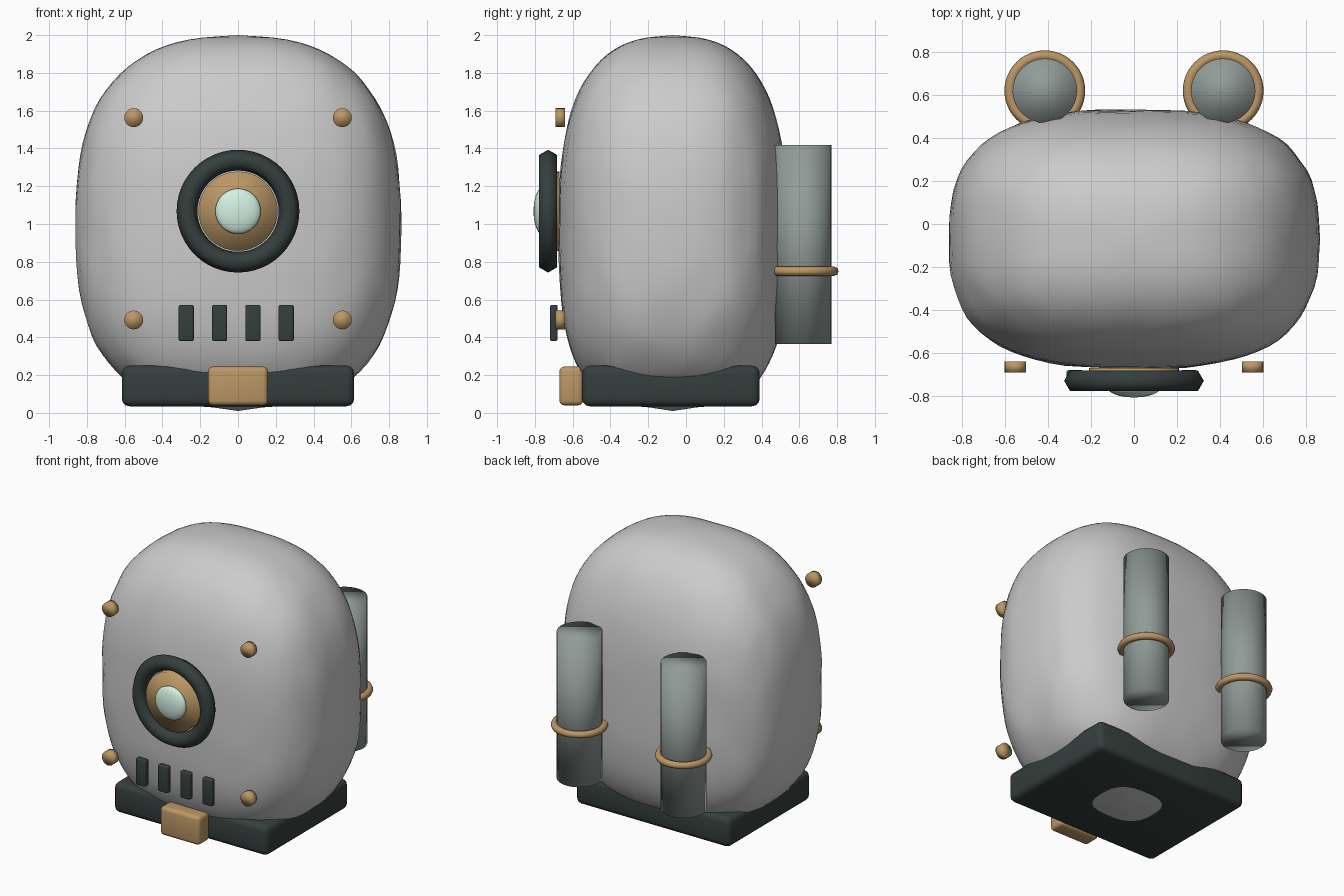
import bpy, bmesh, math
from mathutils import Vector, noise

if "Cube" in bpy.data.objects:
    bpy.data.objects.remove(bpy.data.objects["Cube"])


def material(name, rgb):
    m = bpy.data.materials.new(name)
    m.diffuse_color = (*rgb, 1)
    m.use_nodes = True
    m.node_tree.nodes["Principled BSDF"].inputs["Base Color"].default_value = m.diffuse_color
    return m


DARK = material("dark_metal", (0.035, 0.05, 0.047))
BRASS = material("brass", (0.50, 0.31, 0.13))
STEEL = material("green_grey_steel", (0.28, 0.33, 0.31))
MINT = material("mint_glass", (0.65, 0.88, 0.77))
FACING = (math.pi / 2, 0, 0)


def finish(name, mat, angle=40):
    ob = bpy.context.object
    ob.name = name
    ob.data.materials.append(mat)
    bpy.ops.object.shade_smooth_by_angle(angle=math.radians(angle))
    return ob


def block(name, lo, hi, bevel, mat):
    lo, hi = Vector(lo), Vector(hi)
    bpy.ops.mesh.primitive_cube_add(size=1, location=(lo + hi) / 2)
    bpy.context.object.scale = hi - lo
    bpy.ops.object.transform_apply(location=False, rotation=False, scale=True)
    ob = finish(name, mat, 100)
    mod = ob.modifiers.new("rounded_edges", 'BEVEL')
    mod.width, mod.segments = bevel, 3
    return ob


def cylinder(name, loc, r, depth, mat, rot=(0, 0, 0), sides=32, angle=100):
    bpy.ops.mesh.primitive_cylinder_add(vertices=sides, radius=r, depth=depth,
                                        location=loc, rotation=rot)
    return finish(name, mat, angle)


def ring(name, loc, major, minor, mat, rot=(0, 0, 0), minor_sides=8):
    bpy.ops.mesh.primitive_torus_add(major_radius=major, minor_radius=minor,
                                     major_segments=48, minor_segments=minor_sides,
                                     location=loc, rotation=rot)
    return finish(name, mat, 80)


def dome(name, loc, r, depth, mat):
    bpy.ops.mesh.primitive_uv_sphere_add(segments=32, ring_count=16, radius=1,
                                         location=loc, rotation=FACING)
    bpy.context.object.scale = (r, r, depth)
    return finish(name, mat, 80)


# Body: stacked superellipse rings with slight hand-worked unevenness
def spow(v, e):
    return math.copysign(abs(v) ** e, v)


SEG, ROWS = 72, 44
bm = bmesh.new()
rings = []
for i in range(1, ROWS):
    a = -math.pi / 2 + math.pi * i / ROWS
    t = spow(math.sin(a), 0.8)
    nx, ny = (2.55, 2.6) if t > 0 else (2.75, 3.2)
    fx = (1 - abs(t) ** nx) ** (1 / nx)
    fy = (1 - abs(t) ** ny) ** (1 / ny)
    row = []
    for j in range(SEG):
        b = math.tau * j / SEG
        p = Vector((0.862 * fx * spow(math.cos(b), 2 / 2.75),
                    -0.07 + 0.603 * fy * spow(math.sin(b), 2 / 2.75),
                    1.005 + (0.99 if t > 0 else 0.978) * t))
        k = 1 + 0.01 * noise.noise(Vector((p.x * 8, p.y * 8, p.z * 4)))
        row.append(bm.verts.new((p.x * k, -0.07 + (p.y + 0.07) * k, p.z)))
    rings.append(row)
for lower, upper in zip(rings, rings[1:]):
    for j in range(SEG):
        n = (j + 1) % SEG
        bm.faces.new((lower[j], lower[n], upper[n], upper[j]))
for row, z in ((rings[0], 0.01), (rings[-1], 2.0)):
    pole = bm.verts.new((0, -0.07, z))
    for j in range(SEG):
        bm.faces.new((row[j], row[(j + 1) % SEG], pole))
bmesh.ops.recalc_face_normals(bm, faces=bm.faces)
mesh = bpy.data.meshes.new("body")
bm.to_mesh(mesh)
bm.free()
body = bpy.data.objects.new("body", mesh)
bpy.context.collection.objects.link(body)
for poly in mesh.polygons:
    poly.use_smooth = True

# Base and front buckle
block("base", (-0.615, -0.55, 0.035), (0.615, 0.39, 0.25), 0.04, DARK)
block("base_buckle", (-0.158, -0.67, 0.04), (0.158, -0.545, 0.245), 0.025, BRASS)

# Round porthole
ring("porthole_rim", (0, -0.73, 1.068), 0.27, 0.055, DARK, FACING, 6)
cylinder("porthole_plate", (0, -0.71, 1.068), 0.21, 0.08, BRASS, FACING, 40)
dome("porthole_lens", (0, -0.765, 1.068), 0.12, 0.042, MINT)

# Vent slots
for i in range(4):
    x = -0.274 + 0.1765 * i
    block(f"vent_{i + 1}", (x - 0.04, -0.72, 0.38), (x + 0.04, -0.68, 0.572), 0.01, DARK)

# Rivets and rear canisters, mirrored left and right
for side, s in (("left", -1), ("right", 1)):
    for level, z in (("lower", 0.492), ("upper", 1.563)):
        cylinder(f"rivet_{level}_{side}", (0.552 * s, -0.665, z), 0.05, 0.05,
                 BRASS, FACING, 20)
    cylinder(f"canister_{side}", (0.415 * s, 0.62, 0.892), 0.15, 1.055, STEEL)
    ring(f"canister_band_{side}", (0.415 * s, 0.62, 0.75), 0.163, 0.025, BRASS)
